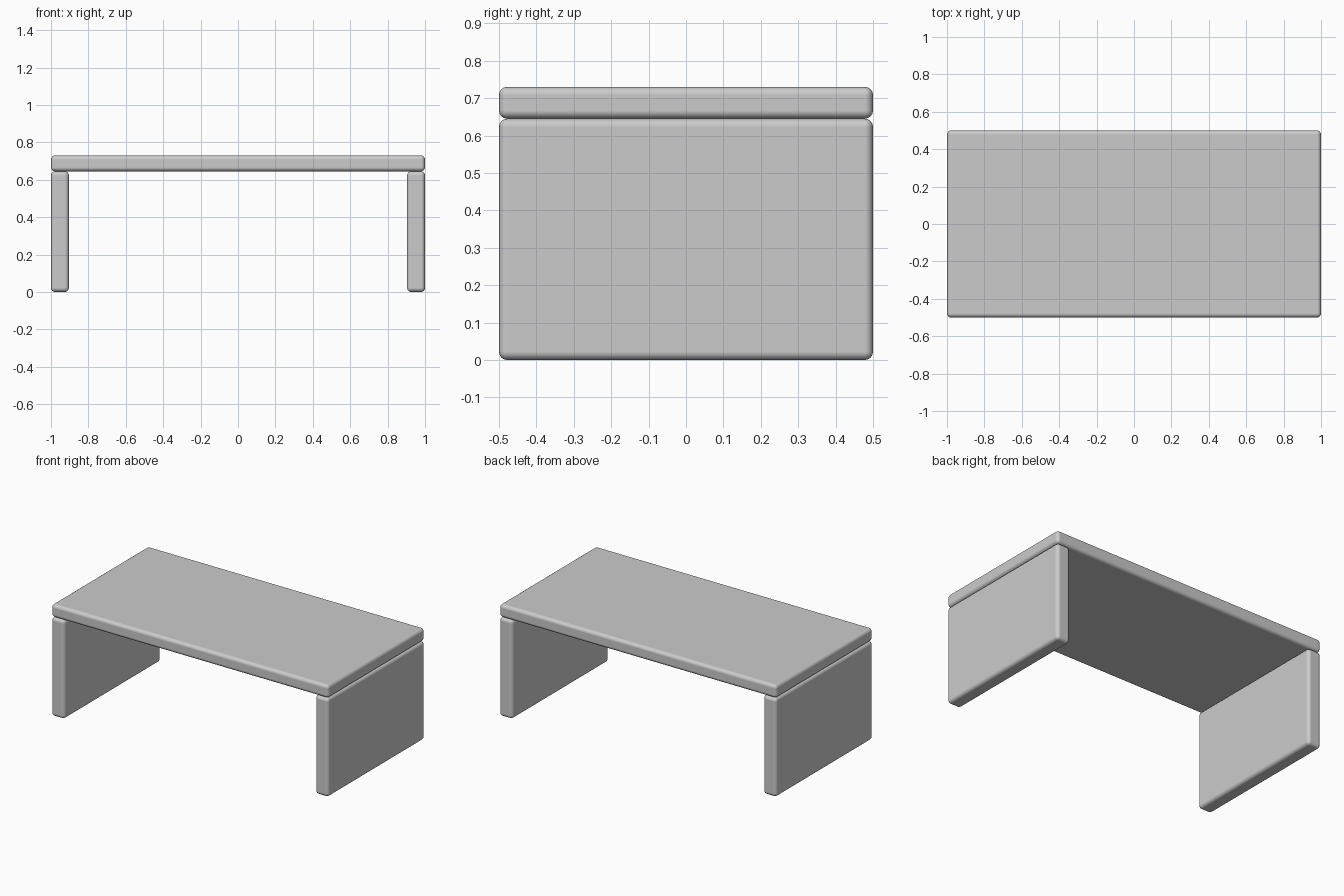
import bpy

if "Cube" in bpy.data.objects:
    bpy.data.objects.remove(bpy.data.objects["Cube"])


def rounded_board(name, lo, hi, radius=0.022):
    """Box between two corners with softly rounded edges."""
    bpy.ops.mesh.primitive_cube_add(
        size=1, location=[(a + b) / 2 for a, b in zip(lo, hi)])
    ob = bpy.context.object
    ob.name = name
    ob.scale = [b - a for a, b in zip(lo, hi)]
    bpy.ops.object.transform_apply(location=False, rotation=False, scale=True)
    bevel = ob.modifiers.new("rounded_edges", 'BEVEL')
    bevel.width = radius
    bevel.segments = 4
    bevel.harden_normals = True
    bpy.ops.object.shade_smooth()
    return ob


LEG_TOP = 0.645
TOP = 0.73
LEG_THICKNESS = 0.096

# Table top
rounded_board("table_top", (-1, -0.5, LEG_TOP), (1, 0.5, TOP))

# Full-depth panel legs, flush with the ends of the top
inner = 1 - LEG_THICKNESS
rounded_board("left_leg", (-1, -0.5, 0), (-inner, 0.5, LEG_TOP))
rounded_board("right_leg", (inner, -0.5, 0), (1, 0.5, LEG_TOP))
